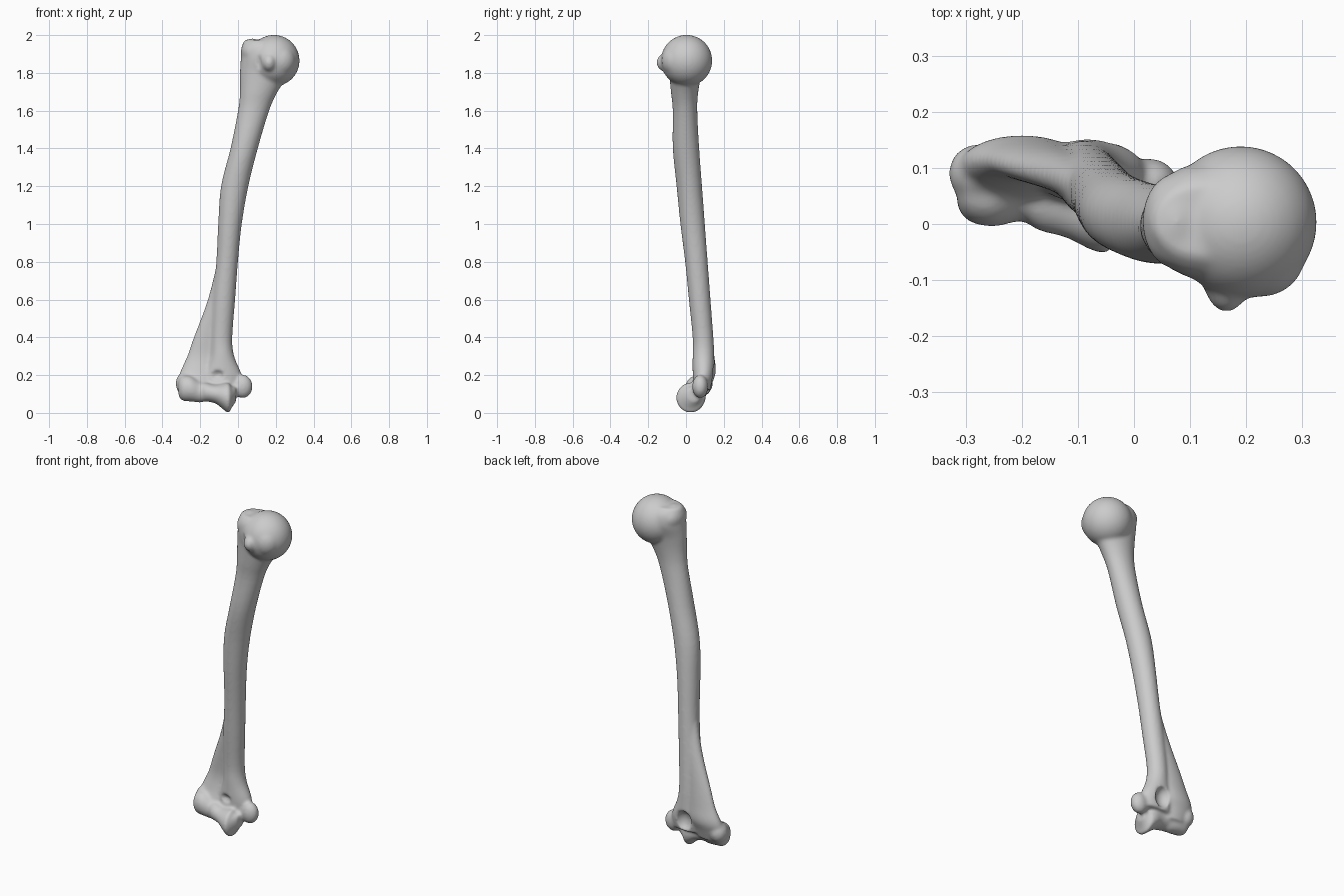
import bpy
import bmesh
import math
from mathutils import Vector

default_cube = bpy.data.objects.get("Cube")
if default_cube:
    bpy.data.objects.remove(default_cube, do_unlink=True)

bone_colour = bpy.data.materials.new("bone grey")
bone_colour.use_nodes = True
colour = (0.6, 0.6, 0.6, 1)
bone_colour.diffuse_color = colour
bone_colour.node_tree.nodes["Principled BSDF"].inputs["Base Color"].default_value = colour


def finish(name, bm):
    bmesh.ops.recalc_face_normals(bm, faces=bm.faces)
    mesh = bpy.data.meshes.new(name)
    bm.to_mesh(mesh)
    bm.free()
    mesh.materials.append(bone_colour)
    obj = bpy.data.objects.new(name, mesh)
    bpy.context.collection.objects.link(obj)
    return obj


def blend(a, b, c, d, t):
    """Smooth curve through b and c."""
    return b + 0.5 * t * (c - a + t * (2*a - 5*b + 4*c - d + t * (3*(b - c) + d - a)))


def refine(rows, steps=4):
    rows = [Vector(row) for row in rows]
    last = len(rows) - 1
    fine = []
    for i in range(last):
        a, d = rows[max(i - 1, 0)], rows[min(i + 2, last)]
        fine += [blend(a, rows[i], rows[i + 1], d, s / steps) for s in range(steps)]
    return fine + [rows[last]]


def loft(name, rows, place, sides=32):
    """Skin closed rings; each row is (station, low u, high u, low v, high v)."""
    bm = bmesh.new()
    rings = []
    for station, u0, u1, v0, v1 in refine(rows):
        ring = []
        for k in range(sides):
            angle = math.tau * k / sides
            u = (u0 + u1) / 2 + (u1 - u0) / 2 * math.cos(angle)
            v = (v0 + v1) / 2 + (v1 - v0) / 2 * math.sin(angle)
            ring.append(bm.verts.new(place(station, u, v)))
        rings.append(ring)
    for low, high in zip(rings, rings[1:]):
        for k in range(sides):
            n = (k + 1) % sides
            bm.faces.new((low[k], low[n], high[n], high[k]))
    bm.faces.new(rings[0])
    bm.faces.new(rings[-1])
    return finish(name, bm)


def upright(z, x, y):
    return (x, y, z)


def sideways(x, y, z):
    return (x, y, z)


def ellipsoid(name, centre, radii):
    bm = bmesh.new()
    bmesh.ops.create_uvsphere(bm, u_segments=40, v_segments=24, radius=1)
    bmesh.ops.scale(bm, vec=radii, verts=bm.verts)
    bmesh.ops.translate(bm, vec=centre, verts=bm.verts)
    return finish(name, bm)


# Curved shaft, widening at both ends
shaft = loft("long_bone", [
    (.12, -.18, .02, .04, .13), (.2, -.18, .02, .035, .15),
    (.3, -.15, -.02, .035, .15), (.4, -.145, -.03, .035, .145),
    (.6, -.135, -.015, .015, .13), (.8, -.115, 0, -.005, .115),
    (1, -.105, .02, -.03, .1), (1.2, -.09, .055, -.05, .085),
    (1.4, -.04, .105, -.07, .07), (1.6, 0, .165, -.07, .06),
    (1.7, .01, .21, -.08, .065), (1.8, .01, .27, -.09, .085),
    (1.88, .015, .26, -.1, .11), (1.94, .02, .24, -.09, .1),
    (1.975, .035, .22, -.06, .07)], upright)

# Thin ridge flaring out to the side above the elbow
ridge = loft("side_ridge", [
    (.1, -.29, -.14, .04, .12), (.16, -.32, -.12, .04, .14),
    (.22, -.305, -.1, .06, .158), (.3, -.27, -.09, .075, .15),
    (.4, -.235, -.08, .07, .14), (.6, -.16, -.06, .05, .12),
    (.8, -.11, -.05, .03, .09)], upright)

# Spool-shaped elbow joint
spool = loft("elbow_spool", [
    (-.315, .03, .08, .09, .17), (-.295, .005, .11, .065, .195),
    (-.25, -.005, .115, .06, .195), (-.2, .005, .1, .055, .165),
    (-.17, -.012, .1, .06, .16), (-.12, -.025, .1, .05, .15),
    (-.08, -.045, .105, .02, .155), (-.05, -.052, .1, -.002, .16),
    (-.035, -.035, .085, .025, .14), (-.01, .01, .08, .06, .14)], sideways)

# Rounded head and bony knobs
knobs = [ellipsoid(*spec) for spec in (
    ("shoulder_ball", (.19, .003, 1.865), (.136, .136, .136)),
    ("front_knob", (.165, -.1, 1.855), (.04, .057, .05)),
    ("ball_front_edge", (.225, -.055, 1.865), (.08, .075, .085)),
    ("outer_knob", (.075, .005, 1.91), (.06, .085, .072)),
    ("inner_elbow_knob", (.025, .075, .14), (.052, .042, .062)),
    ("outer_elbow_knob", (-.28, .09, .155), (.05, .052, .06)),
)]

# Join everything into one continuous surface
bpy.ops.object.select_all(action="DESELECT")
for part in [shaft, ridge, spool] + knobs:
    part.select_set(True)
bpy.context.view_layer.objects.active = shaft
bpy.ops.object.join()


def remesh(name, size):
    modifier = shaft.modifiers.new(name, "REMESH")
    modifier.mode = "VOXEL"
    modifier.voxel_size = size


remesh("fuse", .008)

# Hollows above the elbow, front and back, and the groove beside the front knob
hollows = [ellipsoid(*spec) for spec in (
    ("front_hollow", (-.115, .025, .2), (.045, .032, .03)),
    ("back_hollow", (-.085, .155, .185), (.05, .05, .065)),
    ("shoulder_groove", (.105, -.125, 1.84), (.022, .035, .08)),
)]
for hollow in hollows:
    hollow.hide_render = True
    cut = shaft.modifiers.new(hollow.name, "BOOLEAN")
    cut.operation = "DIFFERENCE"
    cut.object = hollow

# Even out and soften the joined surface
remesh("even_out", .007)
soften = shaft.modifiers.new("soften", "SMOOTH")
soften.factor = .5
soften.iterations = 8
bpy.ops.object.convert(target="MESH")
for hollow in hollows:
    bpy.data.objects.remove(hollow, do_unlink=True)
shaft.data.materials.clear()
shaft.data.materials.append(bone_colour)
bpy.ops.object.shade_smooth()
